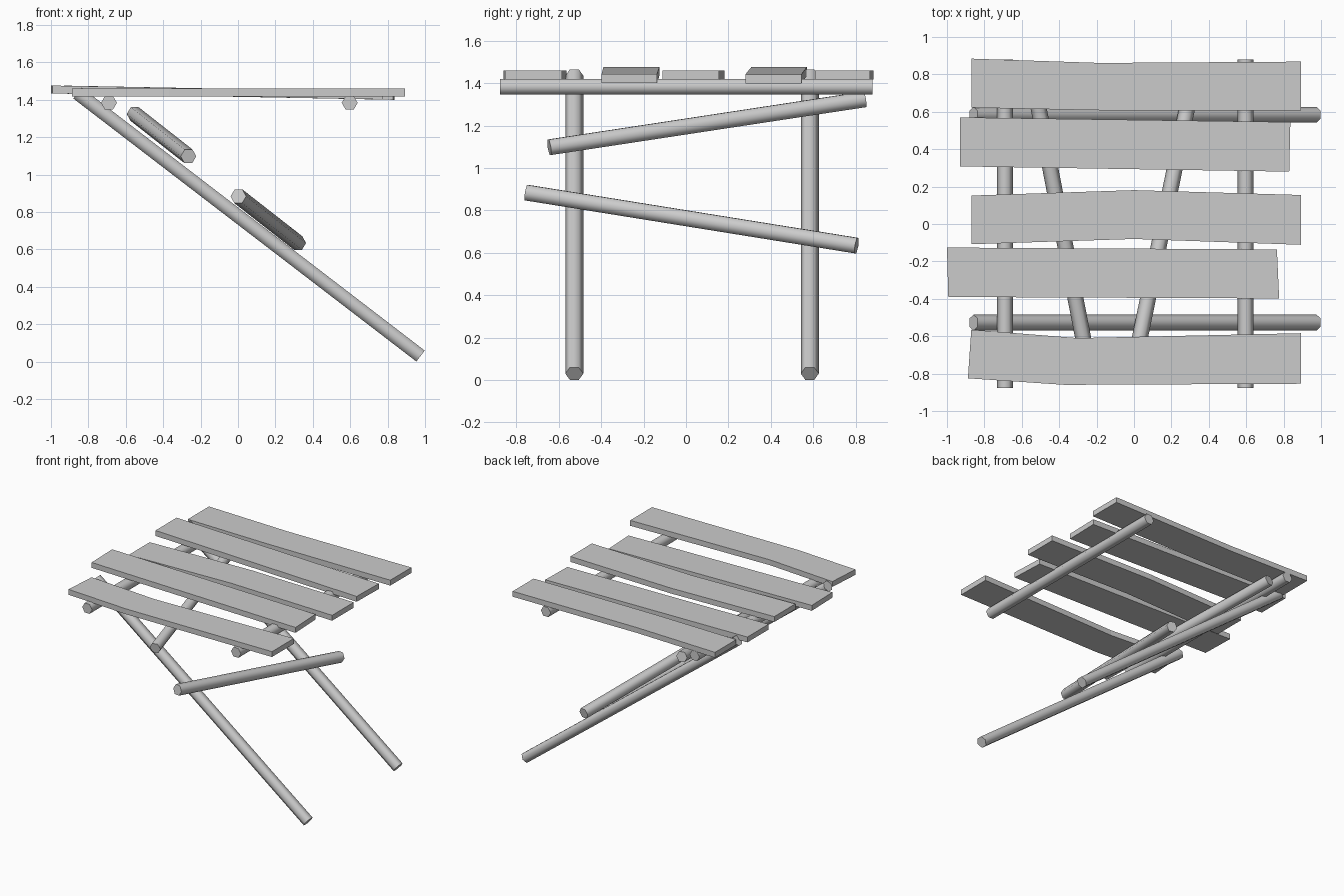
import bpy, bmesh, math
from mathutils import Vector

if "Cube" in bpy.data.objects:
    bpy.data.objects.remove(bpy.data.objects["Cube"])

R = 0.0425   # pole radius (hexagonal, points to the sides)


def finish(name, bm):
    bmesh.ops.recalc_face_normals(bm, faces=bm.faces[:])
    me = bpy.data.meshes.new(name)
    bm.to_mesh(me)
    bm.free()
    ob = bpy.data.objects.new(name, me)
    bpy.context.collection.objects.link(ob)
    return ob


def pole(name, a, b):
    """Six-sided pole between two points, smooth sides and flat ends."""
    a, b = Vector(a), Vector(b)
    d = (b - a).normalized()
    side = d.cross(Vector((0, 0, 1))).normalized()
    up = side.cross(d)
    bm = bmesh.new()
    rings = []
    for p in (a, b):
        rings.append([bm.verts.new(p + R * (side * math.cos(k * math.pi / 3)
                                            + up * math.sin(k * math.pi / 3)))
                      for k in range(6)])
    for k in range(6):
        j = (k + 1) % 6
        f = bm.faces.new((rings[0][k], rings[0][j], rings[1][j], rings[1][k]))
        f.smooth = True
    for r in rings:
        bm.faces.new(r)
    return finish(name, bm)


def plank(name, stations, z0, z1, thick=0.042):
    """Board from (x_low, y_low, x_high, y_high) stations; underside z0 to z1."""
    bm = bmesh.new()
    rings = []
    xa, xb = stations[0][0], stations[-1][0]
    for xl, yl, xh, yh in stations:
        z = z0 + (z1 - z0) * (xl - xa) / (xb - xa)
        rings.append([bm.verts.new(c) for c in (
            (xl, yl, z), (xh, yh, z), (xh, yh, z + thick), (xl, yl, z + thick))])
    for r, s in zip(rings, rings[1:]):
        for k in range(4):
            j = (k + 1) % 4
            bm.faces.new((r[k], r[j], s[j], s[k]))
    bm.faces.new(rings[0])
    bm.faces.new(rings[-1])
    return finish(name, bm)


# cross beams under the boards
for side, x in (("left", -0.69), ("right", 0.597)):
    pole(side + "_beam", (x, -0.878, 1.384), (x, 0.88, 1.384))

# long slanted support poles
for side, y in (("front", -0.527), ("back", 0.584)):
    pole(side + "_support_pole", (-0.858, y, 1.436), (0.976, y, 0.03))

# braces lying across the supports
pole("upper_brace", (-0.265, -0.645, 1.098), (-0.553, 0.842, 1.324))
pole("lower_brace", (0.002, -0.752, 0.884), (0.322, 0.805, 0.634))

# rough boards: three lie flat, two tilt slightly
plank("board_back", [(-0.87, 0.622, -0.87, 0.884), (-0.18, 0.608, -0.18, 0.861),
                     (0.892, 0.608, 0.892, 0.868)], 1.418, 1.418)
plank("board_mid_back", [(-0.93, 0.308, -0.93, 0.57),
                         (0.83, 0.28, 0.836, 0.545)], 1.434, 1.40)
plank("board_middle", [(-0.87, -0.108, -0.87, 0.152), (0, -0.08, 0, 0.181),
                       (0.892, -0.111, 0.892, 0.155)], 1.418, 1.418)
plank("board_mid_front", [(-0.993, -0.39, -1.0, -0.126),
                          (0.776, -0.398, 0.764, -0.136)], 1.434, 1.402)
plank("board_front", [(-0.888, -0.825, -0.87, -0.565), (-0.37, -0.86, -0.3, -0.61),
                      (0.892, -0.854, 0.892, -0.584)], 1.418, 1.418)
